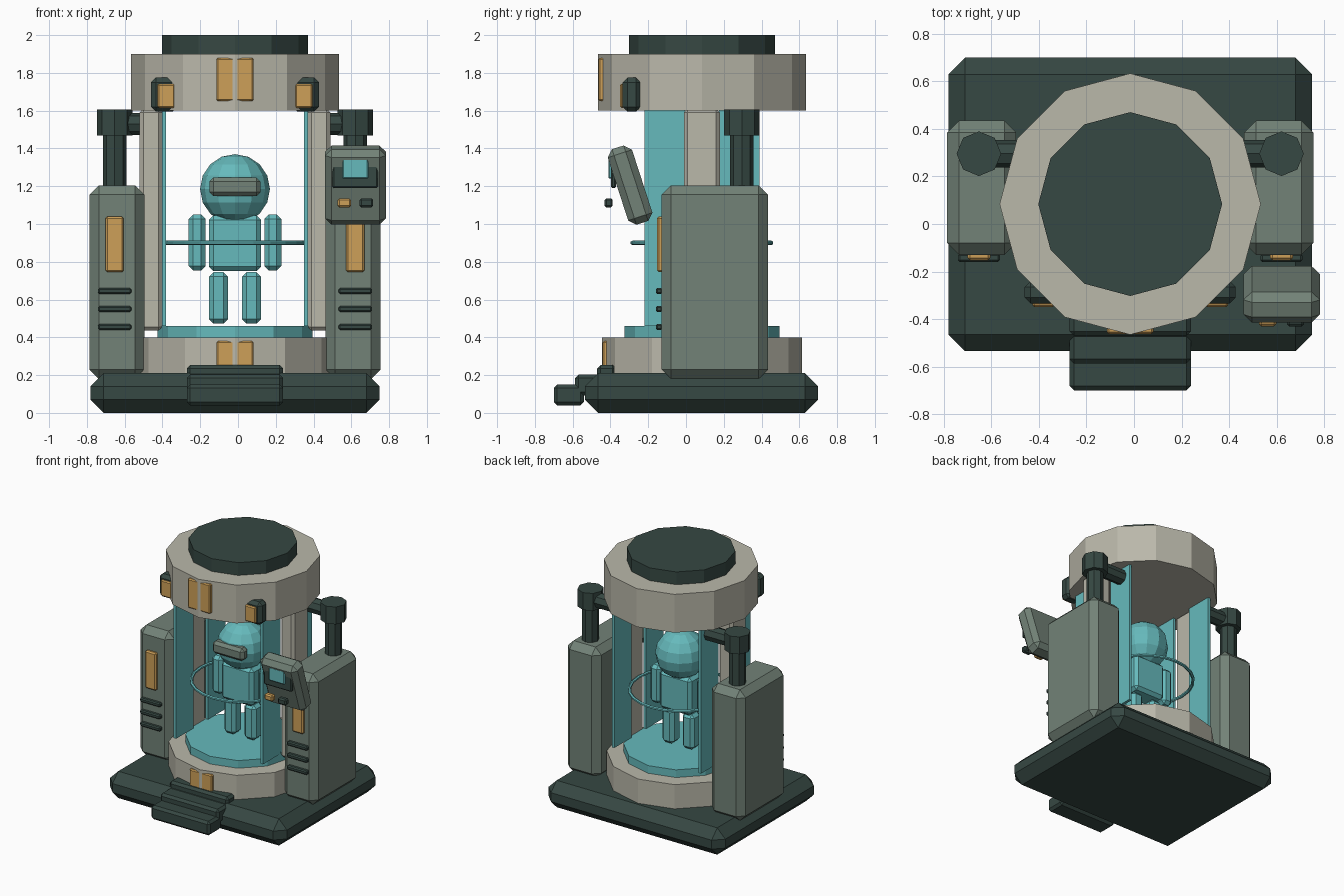
import bpy, bmesh, math
from mathutils import Matrix

default = bpy.data.objects.get("Cube")
if default:
    bpy.data.objects.remove(default, do_unlink=True)

CX, CY = -0.016, 0.084   # axis of the chamber


def material(name, rgb):
    lin = [((c / 255 + 0.055) / 1.055) ** 2.4 for c in rgb] + [1]
    m = bpy.data.materials.new(name)
    m.use_nodes = True
    m.diffuse_color = lin
    m.node_tree.nodes["Principled BSDF"].inputs["Base Color"].default_value = lin
    return m


DARK = material("dark slate", (54, 72, 67))
STONE = material("warm grey", (186, 184, 170))
SAGE = material("sage grey", (114, 130, 119))
CYAN = material("cyan", (102, 186, 188))
AMBER = material("amber", (206, 160, 88))


def finish(name, bm, mat, matrix):
    mesh = bpy.data.meshes.new(name)
    bmesh.ops.recalc_face_normals(bm, faces=bm.faces)
    bm.to_mesh(mesh)
    bm.free()
    ob = bpy.data.objects.new(name, mesh)
    ob.matrix_world = matrix
    mesh.materials.append(mat)
    bpy.context.collection.objects.link(ob)
    return ob


def box(name, mat, center, size, bevel=0.0, tilt=0.0):
    bm = bmesh.new()
    bmesh.ops.create_cube(bm, size=1)
    bmesh.ops.scale(bm, vec=size, verts=bm.verts)
    ob = finish(name, bm, mat, Matrix.Translation(center) @ Matrix.Rotation(tilt, 4, 'X'))
    if bevel:
        mod = ob.modifiers.new("chamfer", 'BEVEL')
        mod.width = bevel
        mod.segments = 1
    return ob


def span(name, mat, x, y, z, bevel=0.0):
    """Box given by its lower and upper limits on each axis."""
    center = [(a + b) / 2 for a, b in (x, y, z)]
    return box(name, mat, center, [abs(b - a) for a, b in (x, y, z)], bevel)


def side_span(name, mat, side, x, y, z, bevel=0.0):
    """Box with x limits measured outwards from the chamber axis."""
    return span(name, mat, (CX + side * x[0], CX + side * x[1]), y, z, bevel)


def drum(name, mat, center, radius, depth, sides, axis='Z'):
    bm = bmesh.new()
    bmesh.ops.create_cone(bm, cap_ends=True, segments=sides, radius1=radius,
                          radius2=radius, depth=depth)
    turn = Matrix.Rotation(math.pi / 2, 4, 'Y') if axis == 'X' else Matrix()
    return finish(name, bm, mat, Matrix.Translation(center) @ turn)


def column(name, mat, radius, z0, z1):
    return drum(name, mat, (CX, CY, (z0 + z1) / 2), radius, z1 - z0, 12)


# Base plate and front steps
span("base_plate", DARK, (CX - 0.766, CX + 0.766), (-0.535, 0.70), (0, 0.21), 0.07)
for i, (y0, y1) in enumerate([(-0.70, -0.54), (-0.587, -0.43), (-0.47, -0.37)]):
    z = 0.04 + 0.052 * i
    span(f"step_{i + 1}", DARK, (CX - 0.255, CX + 0.255), (y0, y1), (z, z + 0.11), 0.018)

# Chamber drums
column("lower_drum", STONE, 0.53, 0.18, 0.40)
column("floor_pad", CYAN, 0.41, 0.40, 0.46)
column("upper_drum", STONE, 0.55, 1.60, 1.90)
column("roof_cap", DARK, 0.387, 1.90, 2.0)

# Amber signs on the front edge of both drums
for name, radius, z in (("upper_sign", 0.55, (1.65, 1.88)), ("lower_sign", 0.53, (0.22, 0.38))):
    front = CY - radius + 0.0035
    span(name, AMBER, (CX - 0.098, CX + 0.098), (front, front + 0.035), z, 0.008)

# Mirrored equipment on both sides
for side, label in ((1, "left"), (-1, "right")):
    def part(name, mat, x, y, z, bevel=0.0):
        side_span(f"{label}_{name}", mat, side, x, y, z, bevel)

    # Pillar between two glass panes
    part("pillar", STONE, (0.385, 0.505), (CY - 0.095, CY + 0.095), (0.435, 1.61), 0.02)
    part("front_glass", CYAN, (0.365, 0.387), (CY - 0.305, CY - 0.09), (0.46, 1.60))
    part("rear_glass", CYAN, (0.365, 0.387), (CY + 0.09, CY + 0.305), (0.46, 1.60))

    # Tower with amber panel and vents
    part("tower", SAGE, (0.48, 0.771), (-0.13, 0.435), (0.18, 1.205), 0.05)
    part("tower_panel", AMBER, (0.589, 0.685), (-0.153, -0.12), (0.745, 1.04), 0.01)
    for i in range(3):
        z = 0.455 + 0.095 * i
        part(f"vent_{i + 1}", DARK, (0.549, 0.725), (-0.16, -0.125),
             (z - 0.016, z + 0.016), 0.008)

    # Piston and its link to the chamber
    px = CX + side * 0.637
    drum(f"{label}_piston_rod", DARK, (px, 0.296, 1.33), 0.062, 0.32, 8)
    drum(f"{label}_piston_head", DARK, (px, 0.296, 1.537), 0.094, 0.136, 8)
    drum(f"{label}_piston_link", DARK, (CX + side * 0.515, 0.296, 1.53), 0.058, 0.26, 8, 'X')

    # Lamp on the upper drum
    part("lamp_case", DARK, (0.305, 0.444), (-0.335, -0.24), (1.595, 1.775), 0.025)
    part("lamp_lens", AMBER, (0.318, 0.411), (-0.35, -0.325), (1.615, 1.742), 0.008)

    # Limbs of the figure
    part("arm", CYAN, (0.155, 0.245), (CY - 0.05, CY + 0.05), (0.754, 1.05), 0.024)
    part("leg", CYAN, (0.037, 0.138), (CY - 0.055, CY + 0.055), (0.472, 0.745), 0.024)

# Figure body, head and visor
span("torso", CYAN, (CX - 0.138, CX + 0.138), (CY - 0.085, CY + 0.085), (0.75, 1.045), 0.024)
bm = bmesh.new()
bmesh.ops.create_uvsphere(bm, u_segments=12, v_segments=8, radius=0.185)
finish("head", bm, CYAN, Matrix.Translation((CX, CY, 1.185)))
span("visor", SAGE, (CX - 0.136, CX + 0.136), (-0.115, -0.035), (1.148, 1.246), 0.022)

# Scanner ring: a small circle swept around the axis
bm = bmesh.new()
loop = bmesh.ops.create_circle(bm, segments=6, radius=0.012,
                               matrix=Matrix.Translation((0.367, 0, 0))
                               @ Matrix.Rotation(math.pi / 2, 4, 'X'))
bmesh.ops.spin(bm, geom=bm.verts[:] + bm.edges[:], cent=(0, 0, 0), axis=(0, 0, 1),
               angle=math.tau, steps=24, use_merge=True)
finish("scanner_ring", bm, CYAN, Matrix.Translation((CX, CY, 0.90)))

# Tilted console with screen and buttons
box("console", SAGE, (0.622, -0.296, 1.206), (0.322, 0.135, 0.42), 0.035, math.radians(18))
span("screen_frame", DARK, (0.50, 0.74), (-0.398, -0.37), (1.19, 1.34), 0.008)
span("screen", CYAN, (0.553, 0.69), (-0.411, -0.385), (1.24, 1.345), 0.006)
for name, mat, x in (("amber_button", AMBER, 0.563), ("dark_button", DARK, 0.68)):
    span(name, mat, (x - 0.036, x + 0.036), (-0.432, -0.388), (1.087, 1.136), 0.01)
